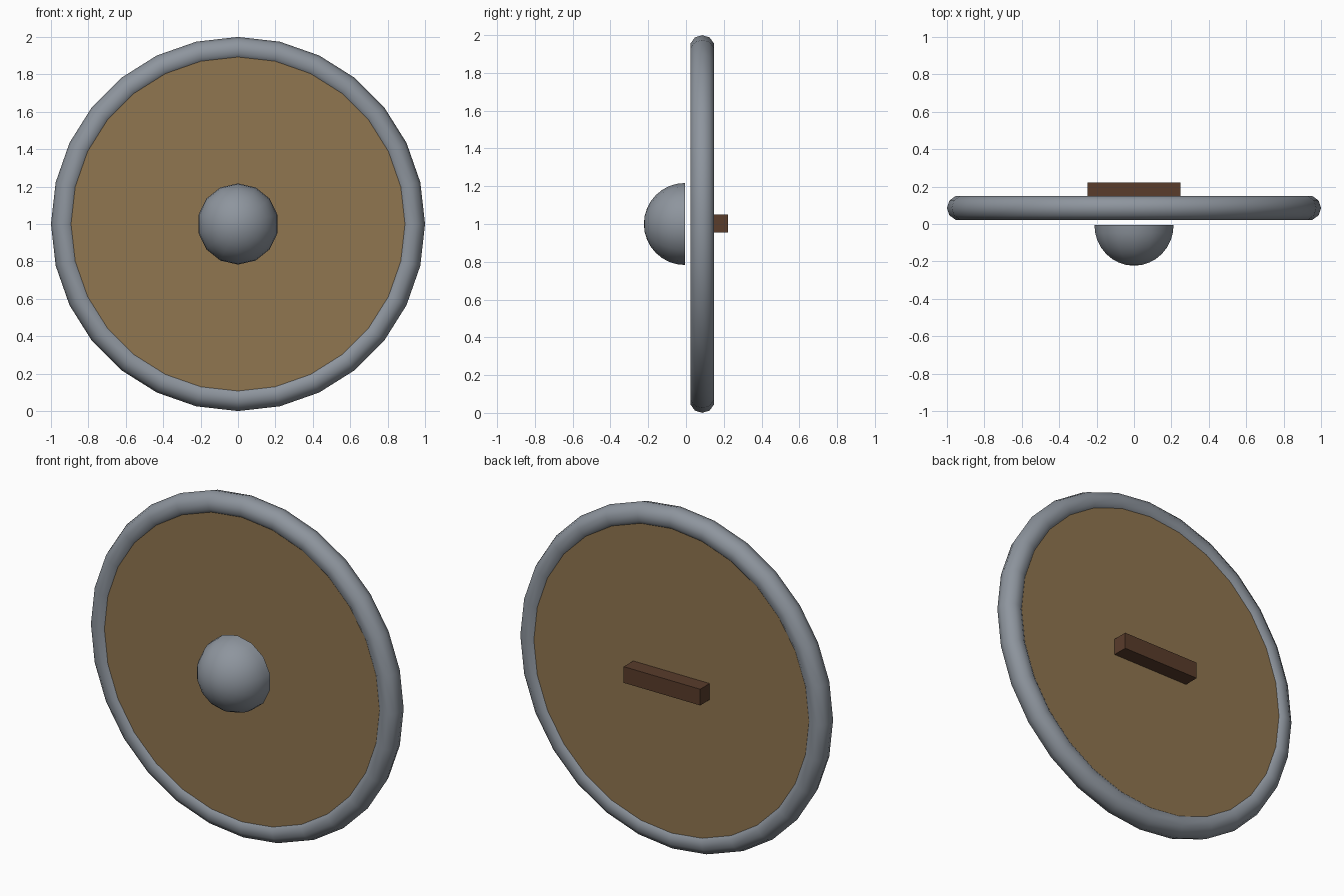
import bpy
import bmesh
from math import sin, cos, pi

if "Cube" in bpy.data.objects:
    bpy.data.objects.remove(bpy.data.objects["Cube"])

MID_Y, MID_Z = 0.086, 1.0     # centre of the round board
SIDES = 28


def paint(name, rgb):
    mat = bpy.data.materials.new(name)
    mat.diffuse_color = (*rgb, 1)
    mat.use_nodes = True
    mat.node_tree.nodes["Principled BSDF"].inputs["Base Color"].default_value = mat.diffuse_color
    return mat


def lathe(name, profile, sides, y, mat, smooth, closed=False):
    """Revolve (radius, y) points about the y axis; a zero radius makes a pole."""
    bm = bmesh.new()
    rings = []
    for r, h in profile:
        if r < 1e-6:
            rings.append([bm.verts.new((0, h, 0))] * sides)
        else:
            rings.append([bm.verts.new((r * sin(2 * pi * i / sides), h,
                                        r * cos(2 * pi * i / sides)))
                          for i in range(sides)])
    pairs = list(zip(rings, rings[1:] + rings[:1]))
    for a, b in pairs if closed else pairs[:-1]:
        for i in range(sides):
            j = (i + 1) % sides
            quad = list(dict.fromkeys((a[i], a[j], b[j], b[i])))
            bm.faces.new(quad).smooth = smooth
    # flat caps on open ends
    if not closed:
        for ring in (rings[0], rings[-1]):
            if ring[0] is not ring[1]:
                bm.faces.new(ring).smooth = False
    bmesh.ops.recalc_face_normals(bm, faces=bm.faces)
    mesh = bpy.data.meshes.new(name)
    bm.to_mesh(mesh)
    bm.free()
    mesh.materials.append(mat)
    ob = bpy.data.objects.new(name, mesh)
    ob.location = (0, y, MID_Z)
    bpy.context.collection.objects.link(ob)
    return ob


steel = paint("steel", (0.27, 0.30, 0.34))
wood = paint("wood", (0.28, 0.18, 0.08))
dark_wood = paint("dark_wood", (0.10, 0.045, 0.024))

# round wooden board
lathe("board", [(0.935, -0.049), (0.935, 0.049)], SIDES, MID_Y, wood, False)

# metal rim, a ring with a ten-sided section
R, r, n = 0.9333, 0.0667, 10
section = [(R + r * cos(2 * pi * k / n), r * sin(2 * pi * k / n)) for k in range(n)]
lathe("rim", section, SIDES, MID_Y, steel, True, closed=True)

# domed centre boss on the front
dome = [(0.217 * cos(pi / 2 * k / 8), -0.217 * sin(pi / 2 * k / 8)) for k in range(9)]
boss = lathe("boss", dome, 14, -0.006, steel, True)
for edge in boss.data.edges:
    if all(abs(boss.data.vertices[v].co.y) < 1e-6 for v in edge.vertices):
        edge.use_edge_sharp = True

# grip bar on the back
bpy.ops.mesh.primitive_cube_add(size=1, location=(0, 0.1755, MID_Z + 0.003))
grip = bpy.context.object
grip.name = "grip"
grip.scale = (0.496, 0.095, 0.095)
bpy.ops.object.transform_apply(location=False, rotation=False, scale=True)
grip.data.materials.append(dark_wood)
